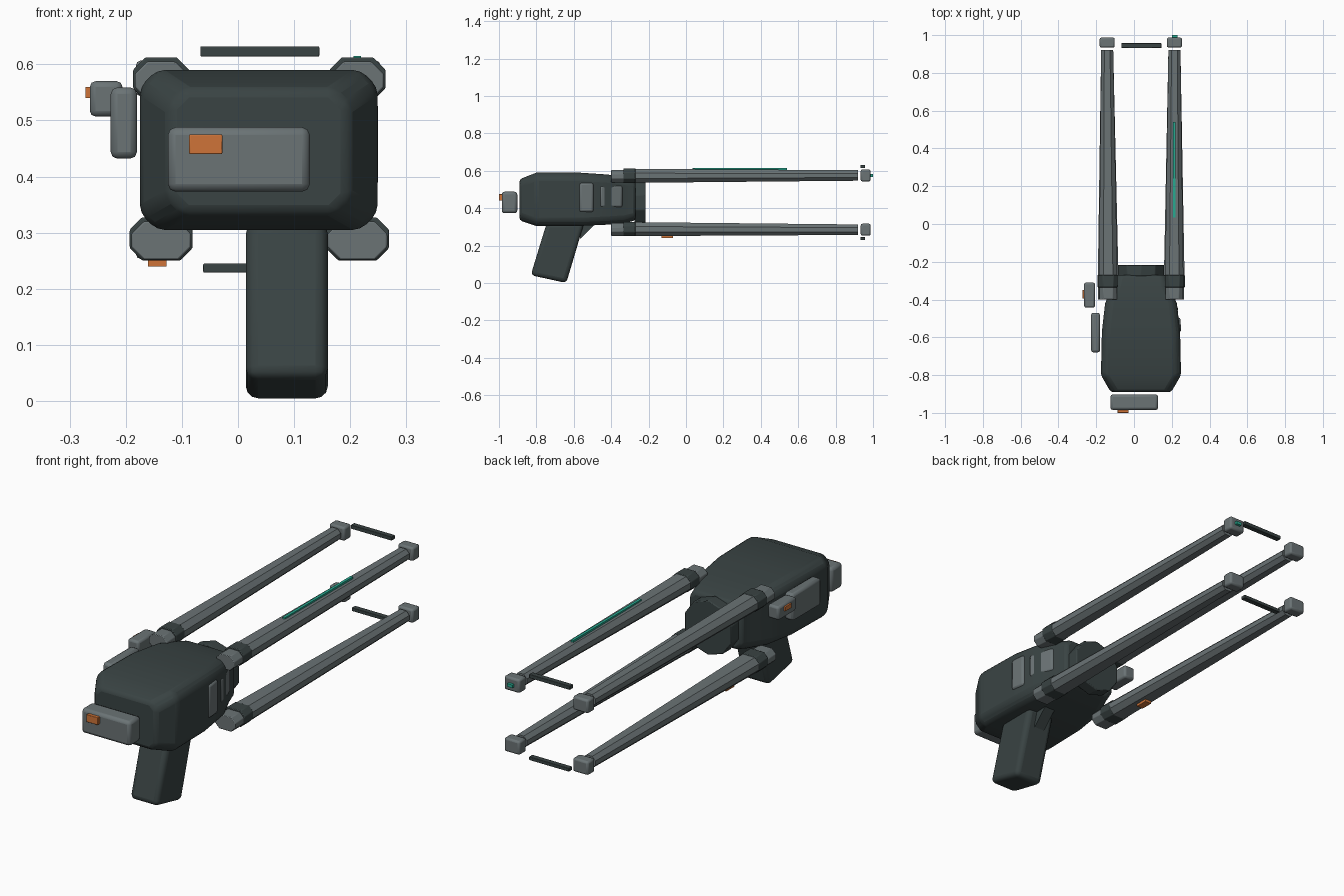
import bpy, bmesh, math

if "Cube" in bpy.data.objects:
    bpy.data.objects.remove(bpy.data.objects["Cube"])


def material(name, rgb):
    m = bpy.data.materials.new(name)
    m.diffuse_color = (*rgb, 1)
    m.use_nodes = True
    m.node_tree.nodes["Principled BSDF"].inputs["Base Color"].default_value = m.diffuse_color
    return m


DARK = material("dark slate", (0.041, 0.056, 0.056))
GREY = material("steel grey", (0.145, 0.172, 0.178))
ORANGE = material("orange", (0.62, 0.175, 0.04))
TEAL = material("teal", (0.02, 0.40, 0.28))


def finish(name, bm, mat, bevel=0.0, segments=2):
    bmesh.ops.recalc_face_normals(bm, faces=bm.faces)
    me = bpy.data.meshes.new(name)
    bm.to_mesh(me)
    bm.free()
    ob = bpy.data.objects.new(name, me)
    bpy.context.collection.objects.link(ob)
    me.materials.append(mat)
    if bevel:
        mod = ob.modifiers.new("bevel", 'BEVEL')
        mod.width, mod.segments = bevel, segments
        mod.limit_method, mod.angle_limit = 'ANGLE', math.radians(30)
    return ob


def loft(name, rings, mat, bevel=0.0, segments=2):
    """Skin a list of equal-length point rings and cap both ends."""
    bm = bmesh.new()
    vs = [[bm.verts.new(p) for p in r] for r in rings]
    n = len(rings[0])
    for a, b in zip(vs, vs[1:]):
        for i in range(n):
            j = (i + 1) % n
            bm.faces.new((a[i], a[j], b[j], b[i]))
    bm.faces.new(vs[0])
    bm.faces.new(vs[-1])
    return finish(name, bm, mat, bevel, segments)


def box(name, x, y, z, mat, bevel=0.0):
    rings = [[(x[0], v, z[0]), (x[1], v, z[0]), (x[1], v, z[1]), (x[0], v, z[1])] for v in y]
    return loft(name, rings, mat, bevel)


def octagon(cx, cz, y, w, h, c):
    """Chamfered rectangle across the length of the model."""
    a, b = w / 2, h / 2
    pts = [(-a, -b + c), (-a + c, -b), (a - c, -b), (a, -b + c),
           (a, b - c), (a - c, b), (-a + c, b), (-a, b - c)]
    return [(cx + px, y, cz + pz) for px, pz in pts]


# Main housing: (y, half width, z bottom, z top, corner chamfer)
CX = 0.037
housing = [(-0.89, 0.160, 0.335, 0.555, 0.030), (-0.80, 0.212, 0.305, 0.59, 0.030),
           (-0.57, 0.207, 0.305, 0.59, 0.030), (-0.42, 0.190, 0.312, 0.58, 0.030),
           (-0.33, 0.150, 0.32, 0.567, 0.028), (-0.27, 0.137, 0.335, 0.55, 0.028)]
loft("housing", [octagon(CX, (b + t) / 2, y, 2 * hw, t - b, c)
                 for y, hw, b, t, c in housing], DARK, 0.014)

# Round plate at the forward end of the housing
loft("front_disc", [[(CX + 0.128 * math.cos(math.tau * (i + .5) / 10), y,
                      0.43 + 0.128 * math.sin(math.tau * (i + .5) / 10))
                     for i in range(10)] for y in (-0.275, -0.217)], DARK, 0.004)

# Slanted grip and trigger
grip = [(-0.83, 0.042), (-0.64, 0.0), (-0.545, 0.32), (-0.745, 0.32)]
loft("grip", [[(x, y, z) for y, z in grip] for x in (0.014, 0.160)], DARK, 0.022, 3)
loft("trigger", [[(x, y, z) for y, z in ((-0.575, 0.315), (-0.485, 0.315), (-0.565, 0.235))]
                 for x in (0.06, 0.115)], DARK)

# Rear pad with indicator
box("rear_pad", (-0.125, 0.128), (-0.985, -0.902), (0.373, 0.488), GREY, 0.014)
box("rear_indicator", (-0.087, -0.028), (-1.0, -0.98), (0.44, 0.475), ORANGE, 0.002)

# Left side modules
box("left_plate", (-0.227, -0.18), (-0.68, -0.47), (0.432, 0.559), GREY, 0.012)
box("left_module", (-0.264, -0.206), (-0.443, -0.31), (0.507, 0.57), GREY, 0.01)
box("left_indicator", (-0.272, -0.26), (-0.395, -0.35), (0.54, 0.56), ORANGE)


# Right side panels, following the taper of the housing
def side_panel(name, y0, y1, x0, x1, z0, z1):
    ring = [(x0, y0), (x1, y1), (x1 - 0.05, y1), (x0 - 0.05, y0)]
    loft(name, [[(x, y, z) for x, y in ring] for z in (z0, z1)], GREY, 0.01)


side_panel("right_panel_rear", -0.57, -0.495, 0.250, 0.245, 0.38, 0.535)
side_panel("right_panel_front", -0.46, -0.34, 0.236, 0.20, 0.405, 0.52)

# Four tapered rails, each with root block, collar and end cap
for side, x0, x1 in (("left", -0.137, -0.142), ("right", 0.213, 0.214)):
    for level, z0, z1, w, h in (("upper", 0.573, 0.575, 0.096, 0.074),
                                ("lower", 0.288, 0.285, 0.108, 0.074)):
        n = f"{level}_{side}_"
        loft(n + "rail", [octagon(x0, z0, -0.33, w, h, 0.023),
                          octagon(x0, z0, -0.25, w, h, 0.023),
                          octagon(x1, z1, 0.92, 0.064, 0.056, 0.017)], GREY)
        loft(n + "root", [octagon(x0, z0 - 0.002, y, w - 0.002, 0.068, 0.022)
                          for y in (-0.40, -0.325)], GREY, 0.003)
        loft(n + "collar", [octagon(x0, z0 + 0.001, y, w + 0.004, 0.077, 0.022)
                            for y in (-0.335, -0.27)], DARK, 0.003)
        box(n + "tip", (x1 - 0.04, x1 + 0.04), (0.934, 0.987), (z1 - 0.032, z1 + 0.032), GREY, 0.009)

# Cross bars near the tips
box("upper_cross_bar", (-0.067, 0.145), (0.932, 0.957), (0.614, 0.632), DARK, 0.002)
box("lower_cross_bar", (-0.062, 0.145), (0.932, 0.957), (0.229, 0.245), DARK, 0.002)

# Glowing strip, tip light and lower marker
box("light_strip", (0.206, 0.219), (0.035, 0.54), (0.597, 0.615), TEAL)
box("tip_light", (0.201, 0.229), (0.98, 1.0), (0.568, 0.582), TEAL)
box("lower_marker", (-0.16, -0.127), (-0.13, -0.07), (0.24, 0.262), ORANGE)

# Smooth the bevels while keeping hard edges
for ob in bpy.context.collection.objects:
    ob.select_set(True)
    bpy.context.view_layer.objects.active = ob
bpy.ops.object.shade_smooth_by_angle(angle=math.radians(25))
